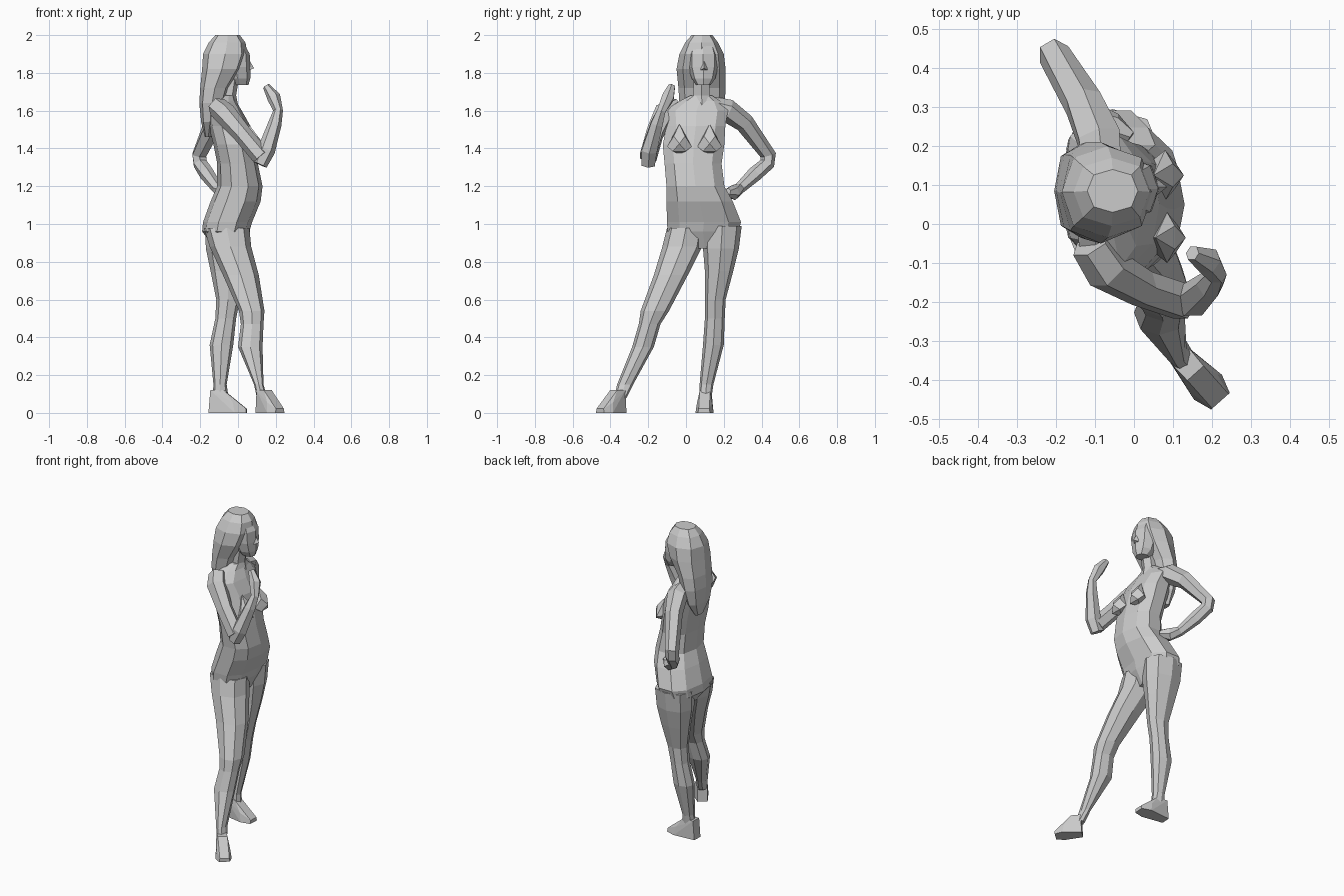
import bpy, bmesh, math
from mathutils import Vector


def finish(name, bm):
    bmesh.ops.recalc_face_normals(bm, faces=bm.faces[:])
    me = bpy.data.meshes.new(name)
    bm.to_mesh(me)
    bm.free()
    ob = bpy.data.objects.new(name, me)
    bpy.context.collection.objects.link(ob)
    return ob


def skin(name, rings):
    bm = bmesh.new()
    vs = [[bm.verts.new(p) for p in r] for r in rings]
    n = len(vs[0])
    for a, b in zip(vs, vs[1:]):
        for i in range(n):
            j = (i + 1) % n
            bm.faces.new((a[i], a[j], b[j], b[i]))
    bm.faces.new(vs[0][::-1])
    bm.faces.new(vs[-1])
    return finish(name, bm)


def loft(name, sections, n=8, e=0.85):
    """Horizontal rounded sections given as (z, x min, x max, y min, y max)."""
    def sp(v):
        return math.copysign(abs(v) ** e, v) if abs(v) > 1e-6 else 0
    rings = []
    for z, x0, x1, y0, y1 in sections:
        rings.append([((x0 + x1) / 2 + (x1 - x0) / 2 * sp(math.cos(t)),
                       (y0 + y1) / 2 + (y1 - y0) / 2 * sp(math.sin(t)), z)
                      for t in (2 * math.pi * i / n for i in range(n))])
    return skin(name, rings)


def limb(name, path, ref, n=6):
    """Tube along points given as (x, y, z, radius)."""
    pts = [Vector(p[:3]) for p in path]
    rings = []
    for i, p in enumerate(pts):
        d = Vector()
        if i > 0:
            d += (p - pts[i - 1]).normalized()
        if i < len(pts) - 1:
            d += (pts[i + 1] - p).normalized()
        d.normalize()
        u = d.cross(Vector(ref)).normalized()
        v = d.cross(u)
        r = path[i][3]
        rings.append([p + r * (u * math.cos(t) + v * math.sin(t))
                      for t in (2 * math.pi * k / n for k in range(n))])
    return skin(name, rings)


def hull(name, pts):
    bm = bmesh.new()
    for p in pts:
        bm.verts.new(p)
    bmesh.ops.convex_hull(bm, input=bm.verts[:])
    return finish(name, bm)


def foot(name, heel, toe):
    h, t = Vector((*heel, 0)), Vector((*toe, 0))
    d = t - h
    s = Vector((-d.y, d.x, 0)).normalized()
    pts = []
    for f, z, w in ((0, 0, .03), (0.05, .12, .03), (0.4, .12, .028),
                    (0.65, .055, .04), (0.7, 0, .048), (1, 0, .032), (1, .022, .028)):
        for side in (-1, 1):
            pts.append(h + d * f + s * w * side + Vector((0, 0, z)))
    hull(name, pts)


# Torso and neck
loft("torso", [
    (0.87, -0.12, 0.02, 0.03, 0.17), (0.96, -0.19, 0.06, -0.105, 0.285),
    (1.01, -0.185, 0.075, -0.11, 0.30), (1.12, -0.145, 0.12, -0.11, 0.255),
    (1.20, -0.11, 0.13, -0.11, 0.21), (1.32, -0.11, 0.105, -0.12, 0.195),
    (1.42, -0.13, 0.085, -0.13, 0.21), (1.52, -0.155, 0.065, -0.11, 0.215),
    (1.60, -0.155, 0.02, -0.12, 0.23), (1.65, -0.14, -0.01, -0.04, 0.19),
    (1.68, -0.11, -0.02, 0.02, 0.14)], n=10)
loft("neck", [(1.63, -0.12, 0.0, 0.02, 0.15), (1.68, -0.10, -0.01, 0.035, 0.13),
              (1.80, -0.09, 0.01, 0.035, 0.13)], n=6)

# Chest
for name, x, y in (("right_breast", 0.065, -0.035), ("left_breast", 0.06, 0.125)):
    hull(name, [(x + 0.068, y, 1.425), (x + 0.02, y - 0.065, 1.41),
                (x + 0.02, y + 0.065, 1.41), (x + 0.045, y - 0.035, 1.385),
                (x + 0.045, y + 0.035, 1.385), (x, y, 1.37),
                (x + 0.04, y - 0.03, 1.465), (x + 0.04, y + 0.03, 1.465),
                (x - 0.01, y, 1.53), (x - 0.06, y, 1.42)])

# Head, nose and long hair
loft("face", [(1.735, -0.03, 0.055, 0.055, 0.13), (1.77, -0.07, 0.065, 0.03, 0.155),
              (1.83, -0.09, 0.065, 0.012, 0.17), (1.90, -0.10, 0.062, 0.01, 0.17),
              (1.96, -0.10, 0.03, 0.03, 0.15)])
hull("nose", [(0.05, 0.095, 1.885), (0.085, 0.095, 1.825),
              (0.06, 0.075, 1.815), (0.06, 0.115, 1.815)])
loft("hair", [(1.46, -0.175, -0.14, 0.06, 0.13), (1.54, -0.195, -0.10, -0.01, 0.18),
              (1.64, -0.205, -0.07, -0.035, 0.205), (1.72, -0.20, -0.045, -0.04, 0.21),
              (1.82, -0.19, 0.02, -0.05, 0.21), (1.90, -0.185, 0.05, -0.035, 0.20),
              (1.96, -0.155, 0.04, -0.005, 0.17), (2.0, -0.12, 0.01, 0.03, 0.14)])

# Arms: right one raised to the chin, left one resting on the hip
limb("right_arm", [(-0.11, -0.05, 1.62, .055), (-0.07, -0.115, 1.585, .06),
                   (0.02, -0.165, 1.48, .05), (0.125, -0.2, 1.355, .05)], (0, 1, 0))
limb("right_forearm", [(0.115, -0.2, 1.315, .04), (0.15, -0.195, 1.39, .047),
                       (0.195, -0.155, 1.53, .036), (0.212, -0.13, 1.60, .026),
                       (0.19, -0.095, 1.67, .036), (0.15, -0.075, 1.73, .02)], (0, 1, 0))
limb("left_arm", [(-0.08, 0.14, 1.62, .055), (-0.09, 0.22, 1.6, .062),
                  (-0.13, 0.31, 1.535, .052), (-0.205, 0.435, 1.365, .042),
                  (-0.20, 0.43, 1.32, .04), (-0.165, 0.365, 1.265, .04),
                  (-0.11, 0.285, 1.19, .03), (-0.06, 0.25, 1.165, .04),
                  (-0.01, 0.22, 1.17, .02)], (1, 0, 0))

# Legs
loft("right_leg", [
    (0.08, 0.10, 0.155, -0.38, -0.315), (0.15, 0.085, 0.135, -0.365, -0.28),
    (0.35, 0.0, 0.13, -0.285, -0.17), (0.47, 0.015, 0.135, -0.25, -0.135),
    (0.54, 0.005, 0.14, -0.24, -0.09), (0.73, -0.08, 0.11, -0.17, 0.01),
    (0.88, -0.15, 0.07, -0.125, 0.085), (0.98, -0.18, 0.06, -0.10, 0.10)])
loft("left_leg", [
    (0.08, -0.135, -0.05, 0.07, 0.135), (0.15, -0.13, -0.06, 0.072, 0.145),
    (0.36, -0.15, -0.025, 0.09, 0.20), (0.50, -0.12, -0.01, 0.10, 0.205),
    (0.60, -0.115, 0.01, 0.10, 0.21), (0.75, -0.145, 0.04, 0.10, 0.25),
    (0.87, -0.17, 0.06, 0.09, 0.28), (0.99, -0.175, 0.065, 0.09, 0.295)])

# Feet
foot("right_foot", (0.115, -0.335), (0.222, -0.455))
foot("left_foot", (-0.155, 0.105), (0.045, 0.095))
